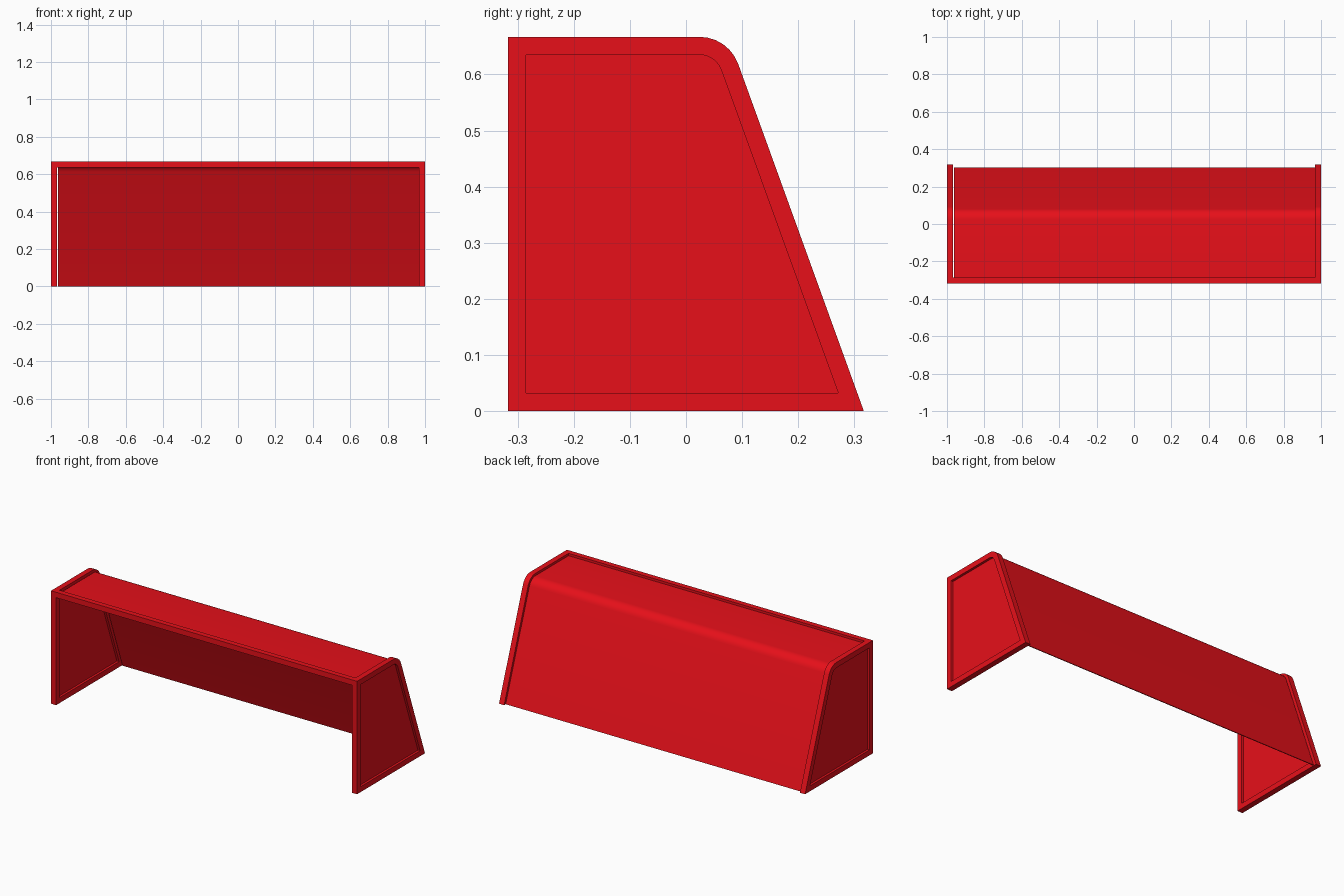
import bpy, bmesh, math

if "Cube" in bpy.data.objects:
    bpy.data.objects.remove(bpy.data.objects["Cube"])

Y0, Y1, H = -0.317, 0.317, 0.667      # front, back foot, height
TURN = math.radians(70.1)             # bend between roof and sloped back
R, SEG, BAR = 0.073, 6, 0.032

red = bpy.data.materials.new("red_paint")
red.diffuse_color = (0.8, 0.005, 0.01, 1)
red.use_nodes = True
red.node_tree.nodes["Principled BSDF"].inputs["Base Color"].default_value = red.diffuse_color


def profile(d, foot):
    """Roof-and-back line in (y, z), offset inward by d and ending at z = foot."""
    corner = Y1 - H / math.tan(TURN)
    cy, cz = corner - R * math.tan(TURN / 2), H - R
    pts = [(Y0 + d, H - d)]
    for i in range(SEG + 1):
        a = TURN * i / SEG
        pts.append((cy + (R - d) * math.sin(a), cz + (R - d) * math.cos(a)))
    pts.append((Y1 - foot / math.tan(TURN) - d / math.sin(TURN), foot))
    return pts


def outline(d):
    return profile(d, d) + [(Y0 + d, d)]


def finish(name, bm):
    bmesh.ops.recalc_face_normals(bm, faces=bm.faces)
    me = bpy.data.meshes.new(name)
    bm.to_mesh(me)
    bm.free()
    me.materials.append(red)
    ob = bpy.data.objects.new(name, me)
    bpy.context.collection.objects.link(ob)
    bpy.ops.object.select_all(action='DESELECT')
    ob.select_set(True)
    bpy.context.view_layer.objects.active = ob
    bpy.ops.object.shade_smooth_by_angle(angle=math.radians(30))


def strip(name, outer, inner, x0, x1, closed):
    """Solid between two matching lines, extruded along x."""
    bm = bmesh.new()
    rings = [[bm.verts.new((x, y, z)) for y, z in line]
             for x, line in ((x0, outer), (x1, outer), (x1, inner), (x0, inner))]
    n = len(outer)
    for a, b in zip(rings, rings[1:] + rings[:1]):
        for i in range(n if closed else n - 1):
            j = (i + 1) % n
            bm.faces.new((a[i], a[j], b[j], b[i]))
    if not closed:
        for i in (0, n - 1):
            bm.faces.new([r[i] for r in rings])
    finish(name, bm)


def slab(name, line, x0, x1):
    """Closed outline extruded along x."""
    bm = bmesh.new()
    a, b = [[bm.verts.new((x, y, z)) for y, z in line] for x in (x0, x1)]
    bm.faces.new(a)
    bm.faces.new(b)
    for i in range(len(line)):
        j = (i + 1) % len(line)
        bm.faces.new((a[i], a[j], b[j], b[i]))
    finish(name, bm)


# End walls: a frame with a thin recessed panel
for side, s in (("left", -1), ("right", 1)):
    strip(side + "_frame", outline(0), outline(BAR), s * 0.967, s * 1.0, True)
    slab(side + "_panel", outline(BAR - 0.002), s * 0.981, s * 0.986)

# Bent sheet forming roof and back
strip("roof_and_back_sheet", profile(0.014, 0), profile(0.019, 0), -0.962, 0.967, False)

# Front top bar joining the end frames
slab("front_bar", [(Y0, H - BAR), (Y0 + BAR, H - BAR), (Y0 + BAR, H), (Y0, H)], -0.967, 0.967)
